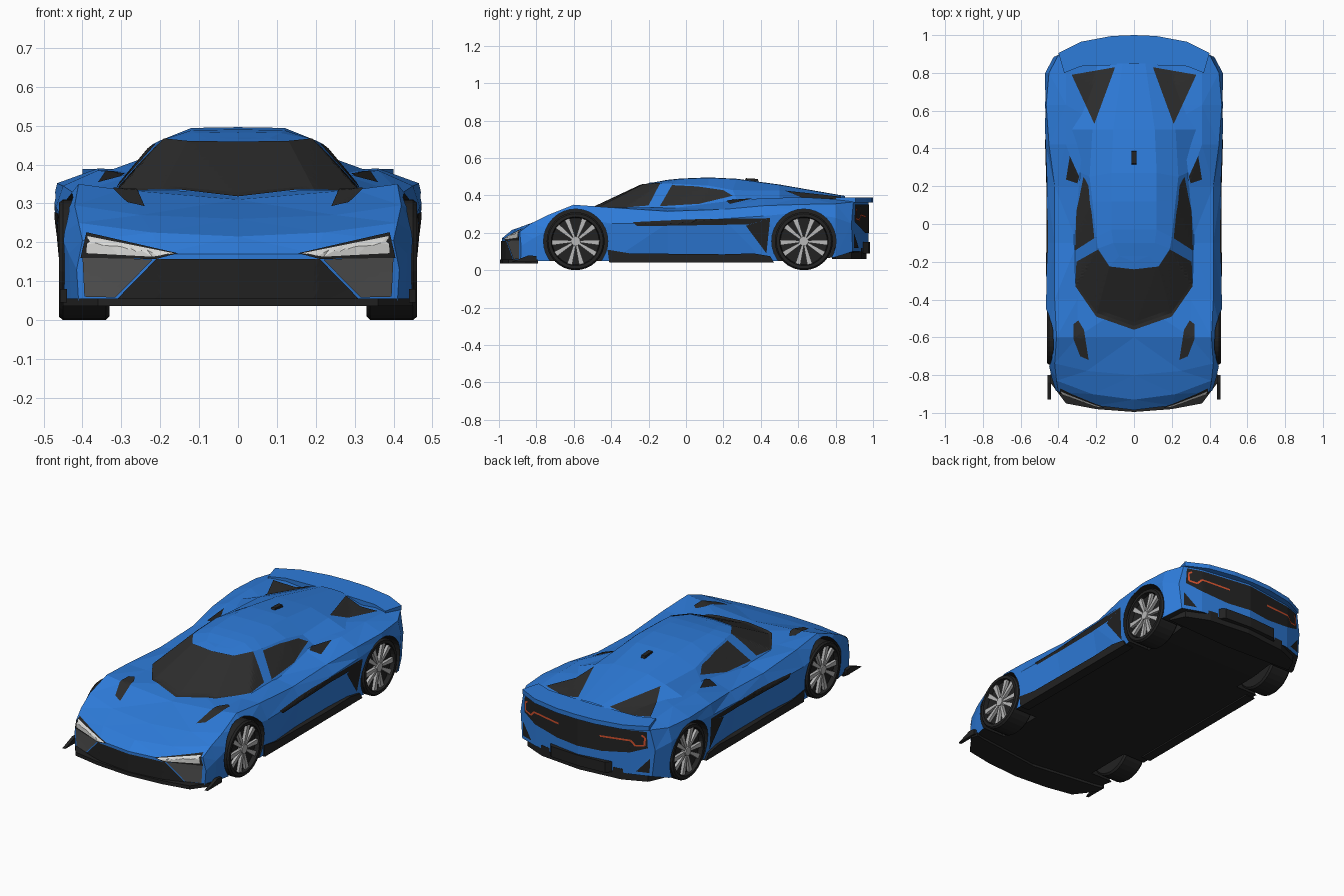
import bpy, bmesh, math
from mathutils import Vector
from mathutils.bvhtree import BVHTree

if "Cube" in bpy.data.objects:
    bpy.data.objects.remove(bpy.data.objects["Cube"])

def material(name, r, g, b):
    m = bpy.data.materials.new(name)
    m.diffuse_color = (r, g, b, 1)
    m.use_nodes = True
    m.node_tree.nodes["Principled BSDF"].inputs["Base Color"].default_value = m.diffuse_color
    return m

BLUE = material("blue_paint", .027, .2, .7)
BLACK = material("black_trim", .016, .016, .016)
GLASS = material("dark_glass", .026, .026, .026)
GREY = material("dark_grey", .08, .08, .08)
LAMP = material("lamp_white", .7, .7, .68)
SILVER = material("wheel_silver", .48, .48, .48)
RED = material("tail_red", .65, .08, .025)

def finish(name, bm, *mats, recalc=True):
    bmesh.ops.remove_doubles(bm, verts=bm.verts, dist=1e-5)
    if recalc:
        bmesh.ops.recalc_face_normals(bm, faces=bm.faces)
    me = bpy.data.meshes.new(name)
    bm.to_mesh(me)
    bm.free()
    for m in mats:
        me.materials.append(m)
    ob = bpy.data.objects.new(name, me)
    bpy.context.collection.objects.link(ob)
    return ob

def face(bm, pts):
    bm.faces.new([bm.verts.new(p) for p in pts])

def mirrored_grid(bm, rows):
    """Quads between neighbouring rows of points, on both sides of x = 0."""
    for s in (1, -1):
        for a, b in zip(rows, rows[1:]):
            for i in range(len(a) - 1):
                face(bm, [(s * p[0], p[1], p[2]) for p in (a[i], a[i + 1], b[i + 1], b[i])])

def prism(name, pts, axis, lo, hi, mat):
    """Extrudes a 2D outline along an axis (x: outline is y,z; z: outline is x,y)."""
    bm = bmesh.new()
    put = (lambda p, h: (h, p[0], p[1])) if axis == 'x' else (lambda p, h: (p[0], p[1], h))
    face(bm, [put(p, lo) for p in pts])
    face(bm, [put(p, hi) for p in pts])
    for p, q in zip(pts, pts[1:] + pts[:1]):
        face(bm, [put(p, lo), put(q, lo), put(q, hi), put(p, hi)])
    return finish(name, bm, mat)

def both(half):
    return half + [(-x, y) for x, y in reversed(half) if x > 0]

def lathe(name, profile, y, z, s, mat, n=32):
    bm = bmesh.new()
    for i in range(n):
        a, b = (2 * math.pi * k / n for k in (i, i + 1))
        for (x0, r0), (x1, r1) in zip(profile, profile[1:]):
            face(bm, [(s * x, y + r * math.cos(t), z + r * math.sin(t))
                      for x, r, t in ((x0, r0, a), (x1, r1, a), (x1, r1, b), (x0, r0, b))])
    return finish(name, bm, mat)

# Lower body: stations of y, plan bend, bottom z, bottom x, side, shoulder, inner, centre z
STATIONS = [
    (-.985, .6, .05, .41, (.415, .13), (.4, .205), (.2, .17), .17),
    (-.93, .6, .05, .43, (.435, .17), (.41, .25), (.22, .225), .215),
    (-.8, .35, .05, .45, (.455, .22), (.42, .295), (.25, .27), .26),
    (-.6, 0, .05, .455, (.465, .28), (.41, .35), (.3, .335), .31),
    (-.4, 0, .05, .45, (.465, .25), (.42, .335), (.3, .33), .33),
    (-.1, 0, .05, .425, (.46, .25), (.42, .315), (.3, .335), .33),
    (.2, 0, .05, .42, (.46, .275), (.42, .325), (.28, .37), .36),
    (.42, 0, .05, .44, (.468, .29), (.45, .345), (.36, .385), .37),
    (.63, 0, .05, .465, (.475, .31), (.465, .352), (.36, .39), .36),
    (.8, 0, .07, .455, (.47, .28), (.45, .355), (.36, .38), .34),
    (.975, -.5, .1, .41, (.425, .25), (.4, .365), (.3, .372), .365),
]
rows = []
for y, k, zb, xb, c, d, e, zf in STATIONS:
    sec = [(0, zb), (e[0], zb), (xb, zb), c, d, e, (0, zf)]
    rows.append([(x, y + k * x * x, z) for x, z in sec])
bm = bmesh.new()
mirrored_grid(bm, rows)
for r in (rows[0], rows[-1]):
    for s in (1, -1):
        for ids in ((0, 1, 5, 6), (1, 2, 3, 4, 5)):
            face(bm, [(s * r[i][0], r[i][1], r[i][2]) for i in ids])
bmesh.ops.remove_doubles(bm, verts=bm.verts, dist=1e-5)
bmesh.ops.triangulate(bm, faces=bm.faces)
body = finish("body_shell", bm, BLUE, BLACK)

# Wheel arches cut from the body
WHEELS = [(-.59, .155), (.63, .155)]
ARCH = .172
for wy, wz in WHEELS:
    for s in (1, -1):
        cut = lathe("arch_cutter", [(.31, 0), (.31, ARCH), (.6, ARCH), (.6, 0)], wy, wz, s, BLACK)
        cut.hide_render = True
        mod = body.modifiers.new("arch", 'BOOLEAN')
        mod.object, mod.operation, mod.solver = cut, 'DIFFERENCE', 'EXACT'
        bpy.context.view_layer.objects.active = body
        bpy.ops.object.modifier_apply(modifier=mod.name)
        bpy.data.objects.remove(cut)
for p in body.data.polygons:
    vs = [body.data.vertices[i].co for i in p.vertices]
    inside = any(all(math.hypot(v.y - wy, v.z - wz) < ARCH + .003 and abs(v.x) > .3 for v in vs)
                 for wy, wz in WHEELS)
    p.material_index = 1 if inside or p.normal.z < -.85 else 0

# Cabin: base ring, window-top ring, roof ridge and centre line
base = [(0, -.57, .3), (.205, -.5, .318), (.318, -.34, .322), (.325, -.15, .322), (.315, .07, .338),
        (.3, .28, .36), (.385, .5, .365), (.3, .85, .33)]
top = [(0, -.24, .455), (.13, -.225, .457), (.19, -.13, .465), (.2, -.07, .462), (.22, .12, .452),
       (.235, .25, .428), (.22, .5, .425), (.1, .85, .385)]
ridge = [(0, -.2, .465), (.08, -.17, .468), (.11, -.1, .481), (.12, -.03, .488), (.12, .12, .494),
         (.12, .27, .487), (.11, .5, .456), (.06, .85, .395)]
bm = bmesh.new()
mirrored_grid(bm, [base, top, ridge, [(0, y, z + .002) for x, y, z in ridge]])
cabin = finish("cabin", bm, BLUE)

# Surface plates: outlines projected onto the body
bm = bmesh.new()
bm.from_mesh(body.data)
bm.from_mesh(cabin.data)
TREE = BVHTree.FromBMesh(bm)
bm.free()
VIEWS = {'front': lambda a, b, s: ((s * a, -2, b), (0, 1, 0)),
         'rear': lambda a, b, s: ((s * a, 2, b), (0, -1, 0)),
         'top': lambda a, b, s: ((s * a, b, 2), (0, 0, -1)),
         'side': lambda a, b, s: ((s * 2, a, b), (-s, 0, 0))}

def plate(name, view, mat, pts, off=.004):
    for s, tag in ((1, "right"), (-1, "left")):
        bm = bmesh.new()
        face(bm, [(a, b, 0) for a, b in pts])
        for _ in range(6):
            bmesh.ops.triangulate(bm, faces=bm.faces)
            long = [e for e in bm.edges if e.calc_length() > .025]
            if not long:
                break
            bmesh.ops.subdivide_edges(bm, edges=long, cuts=1)
        bmesh.ops.triangulate(bm, faces=bm.faces)
        lost = []
        for v in bm.verts:
            start, ray = VIEWS[view](v.co.x, v.co.y, s)
            hit, nor, _, _ = TREE.ray_cast(Vector(start), Vector(ray))
            if hit is None:
                lost.append(v)
            else:
                v.co = hit - Vector(ray) * off
        bmesh.ops.delete(bm, geom=lost, context='VERTS')
        bm.normal_update()
        bmesh.ops.reverse_faces(bm, faces=[f for f in bm.faces if f.normal.dot(Vector(ray)) > 0])
        finish(f"{name}_{tag}", bm, mat, recalc=False)

plate("windshield", 'top', GLASS, [(0, -.24), (.13, -.225), (.19, -.135), (.305, -.2), (.31, -.33),
                                   (.2, -.49), (0, -.56)])
plate("side_window", 'side', GLASS, [(-.14, .342), (-.075, .455), (.06, .448), (.2, .428),
                                     (.25, .398), (.07, .355)])
plate("rear_window", 'top', GLASS, [(.33, .79), (.1, .83), (.21, .53)])
plate("side_scoop", 'top', BLACK, [(.34, .36), (.29, .25), (.3, .215), (.36, .235)])
plate("hood_vent", 'top', GLASS, [(.295, -.51), (.265, -.56), (.24, -.72), (.285, -.7), (.32, -.61),
                                  (.32, -.53)])
plate("door_strip", 'side', BLACK, [(-.285, .257), (.02, .272), (.45, .278), (.34, .245), (-.26, .235)])
plate("side_intake", 'side', BLACK, [(.45, .278), (.43, .09), (.32, .238)])
plate("grille", 'front', BLACK, [(0, .157), (.21, .157), (.31, .055), (0, .055)])
plate("bumper_cheek", 'front', GREY, [(.22, .155), (.4, .165), (.395, .06), (.315, .058)])
plate("headlight_rim", 'front', BLACK, [(.155, .172), (.39, .226), (.405, .16), (.21, .157)], .006)
plate("headlight", 'front', LAMP, [(.165, .172), (.387, .216), (.39, .172), (.22, .163)], .009)
plate("rear_panel", 'rear', BLACK, [(0, .35), (.385, .352), (.39, .26), (.3, .225), (.14, .2), (0, .2)])
plate("rear_corner_vent", 'rear', BLACK, [(.4, .2), (.4, .12), (.33, .12)])

# Tail light line
line = [(.36, .332), (.378, .32), (.375, .275), (.33, .268), (.305, .295), (.13, .285)]
for i, (p, q) in enumerate(zip(line, line[1:])):
    d = (Vector(q) - Vector(p)).normalized()
    n = Vector((-d.y, d.x)) * .005
    a, b = Vector(p), Vector(q)
    plate(f"tail_light_{i}", 'rear', RED, [tuple(a + n), tuple(b + n), tuple(b - n), tuple(a - n)], .008)

# Splitter, sills, diffuser, spoiler and roof fin
prism("front_splitter", both([(0, -.995), (.2, -.98), (.36, -.95), (.45, -.83), (.44, -.79), (.4, -.8),
                              (0, -.85)]), 'z', .036, .056, BLACK)
prism("rear_diffuser", both([(0, .965), (.25, .94), (.38, .885), (.42, .8), (0, .78)]), 'z', .06, .12, BLACK)
prism("diffuser_centre", both([(0, .985), (.17, .975), (.2, .94), (0, .9)]), 'z', .09, .15, BLACK)
prism("rear_spoiler", both([(0, .845), (.28, .835), (.37, .8), (.4, .905), (.28, .965), (.12, .995), (0, 1)]),
      'z', .362, .388, BLUE)
prism("roof_fin", [(.31, .47), (.32, .492), (.385, .488), (.39, .46)], 'x', -.012, .012, BLACK)
for s, tag in ((1, "right"), (-1, "left")):
    prism(f"sill_{tag}", [(-.41, .042), (.47, .042), (.45, .075), (.36, .09), (.2, .085), (-.3, .09), (-.42, .11)],
          'x', s * .4, s * .457, BLACK)
    prism(f"splitter_fin_{tag}", [(-.93, .045), (-.8, .045), (-.8, .075), (-.84, .08)],
          'x', s * .44, s * .458, BLACK)
    # Wheels: tyre with dark dish, ten tapered spokes and a hub
    for (wy, wz), end in zip(WHEELS, ("front", "rear")):
        w = f"{end}_wheel_{tag}"
        lathe(w + "_tyre", [(.33, 0), (.33, .145), (.34, .155), (.45, .155), (.46, .147), (.46, .13),
                            (.435, .125), (.43, 0)], wy, wz, s, BLACK)
        lathe(w + "_hub", [(.43, .028), (.456, .025), (.456, 0)], wy, wz, s, SILVER, 12)
        bm = bmesh.new()
        for i in range(10):
            t = 2 * math.pi * i / 10 + (.06 if i % 2 else -.06)
            u, v = Vector((math.cos(t), math.sin(t))), Vector((-math.sin(t), math.cos(t)))
            q = [u * .02 - v * .006, u * .126 - v * .014, u * .126 + v * .014, u * .02 + v * .006]
            near, far = ([(s * x, wy + p.x, wz + p.y) for p in q] for x in (.43, .45))
            face(bm, far)
            for j in range(4):
                face(bm, [near[j], near[j - 1], far[j - 1], far[j]])
        finish(w + "_spokes", bm, SILVER)
